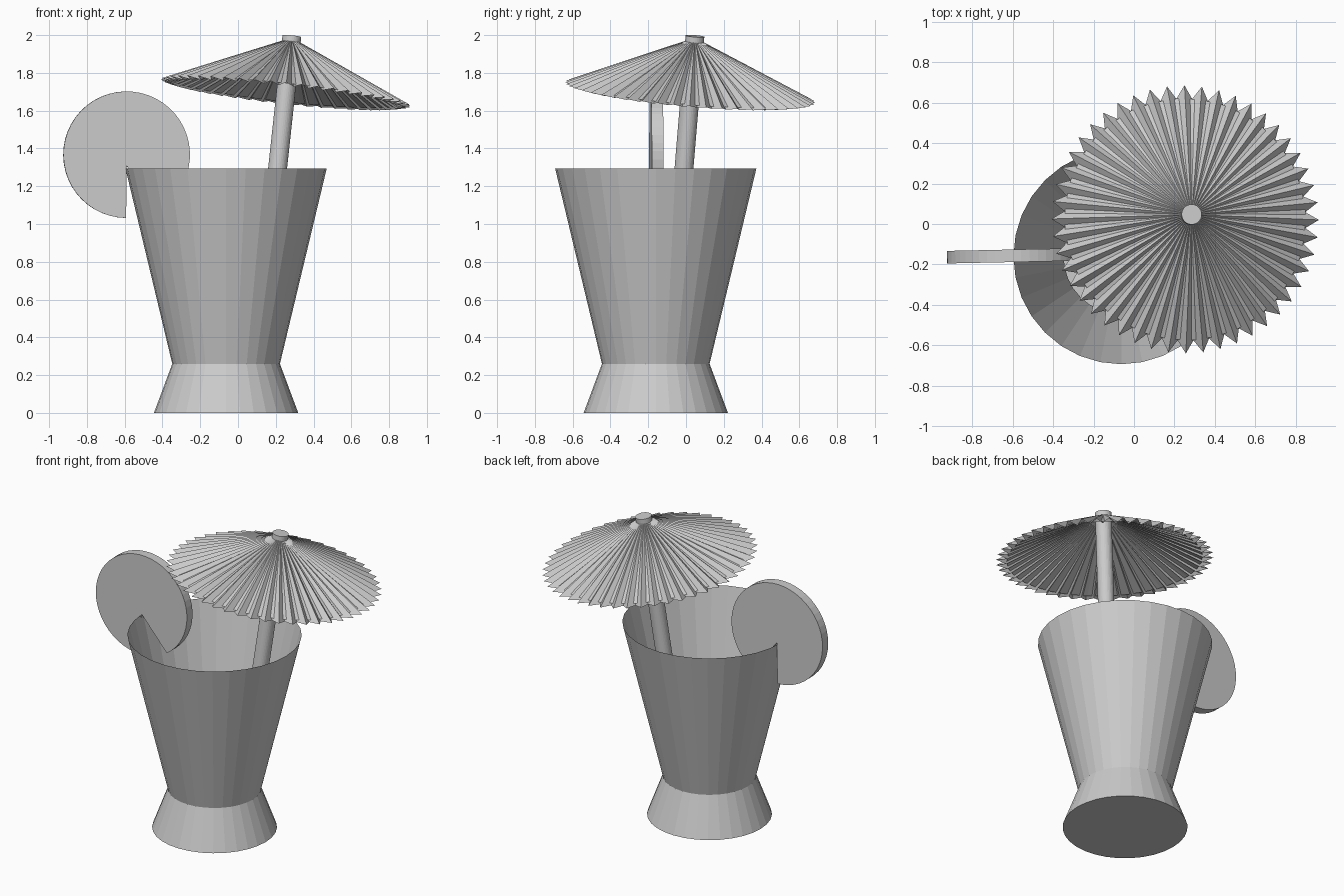
import bpy, bmesh, math
from mathutils import Vector

if "Cube" in bpy.data.objects:
    bpy.data.objects.remove(bpy.data.objects["Cube"])


def add_object(name, bm):
    bmesh.ops.recalc_face_normals(bm, faces=bm.faces)
    mesh = bpy.data.meshes.new(name)
    bm.to_mesh(mesh)
    bm.free()
    obj = bpy.data.objects.new(name, mesh)
    bpy.context.collection.objects.link(obj)
    return obj


def loft(name, rings, cap_first=False, cap_last=False):
    """Bridge closed rings of points with quads."""
    bm = bmesh.new()
    loops = [[bm.verts.new(p) for p in ring] for ring in rings]
    n = len(loops[0])
    for a, b in zip(loops, loops[1:]):
        for i in range(n):
            j = (i + 1) % n
            bm.faces.new((a[i], a[j], b[j], b[i]))
    if cap_first:
        bm.faces.new(loops[0])
    if cap_last:
        bm.faces.new(loops[-1])
    return add_object(name, bm)


def circle(r, z, n=32):
    return [(r * math.cos(2 * math.pi * i / n), r * math.sin(2 * math.pi * i / n), z)
            for i in range(n)]


# Open glass with flared foot
glass = loft("glass", [circle(0.382, 0), circle(0.285, 0.26), circle(0.533, 1.295)],
             cap_first=True)
glass.location = (-0.063, -0.16, 0)

# Shared tilted frame for the umbrella, origin at the canopy apex
apex = Vector((0.282, 0.045, 1.965))
tilt = Vector((0.108, 0.083, 1)).to_track_quat('Z', 'Y')


def place(obj):
    obj.rotation_mode = 'QUATERNION'
    obj.rotation_quaternion = tilt
    obj.location = apex


# Stick running down into the glass
place(loft("umbrella_stick", [circle(0.05, -1.72), circle(0.05, 0.03)], True, True))


# Pleated paper canopy: alternating high ridges and low valleys
def pleat_ring(ridge, valley, n=96):
    ring = []
    for i in range(n):
        r, z = ridge if i % 2 == 0 else valley
        a = 2 * math.pi * i / n
        ring.append((r * math.cos(a), r * math.sin(a), z))
    return ring


place(loft("canopy_pleats", [pleat_ring((0.05, 0.0), (0.05, -0.005)),
                             pleat_ring((0.665, -0.272), (0.60, -0.285))]))

# Smooth lining under the pleats
place(loft("canopy_lining", [circle(0.05, -0.005), circle(0.60, -0.272)]))

# Citrus slice with a wedge cut that sits over the rim
R, HALF = 0.335, 0.031
start, end = math.radians(-56), math.radians(269.5)
steps = 44
outline = [(R * math.cos(start + (end - start) * i / steps),
            R * math.sin(start + (end - start) * i / steps)) for i in range(steps + 1)]
outline.append((0.0, -0.06))
citrus = loft("citrus_slice", [[(x, y, z) for x, z in outline] for y in (-HALF, HALF)],
              True, True)
citrus.location = (-0.59, -0.157, 1.367)
citrus.rotation_euler = (0, 0, math.radians(1.2))
